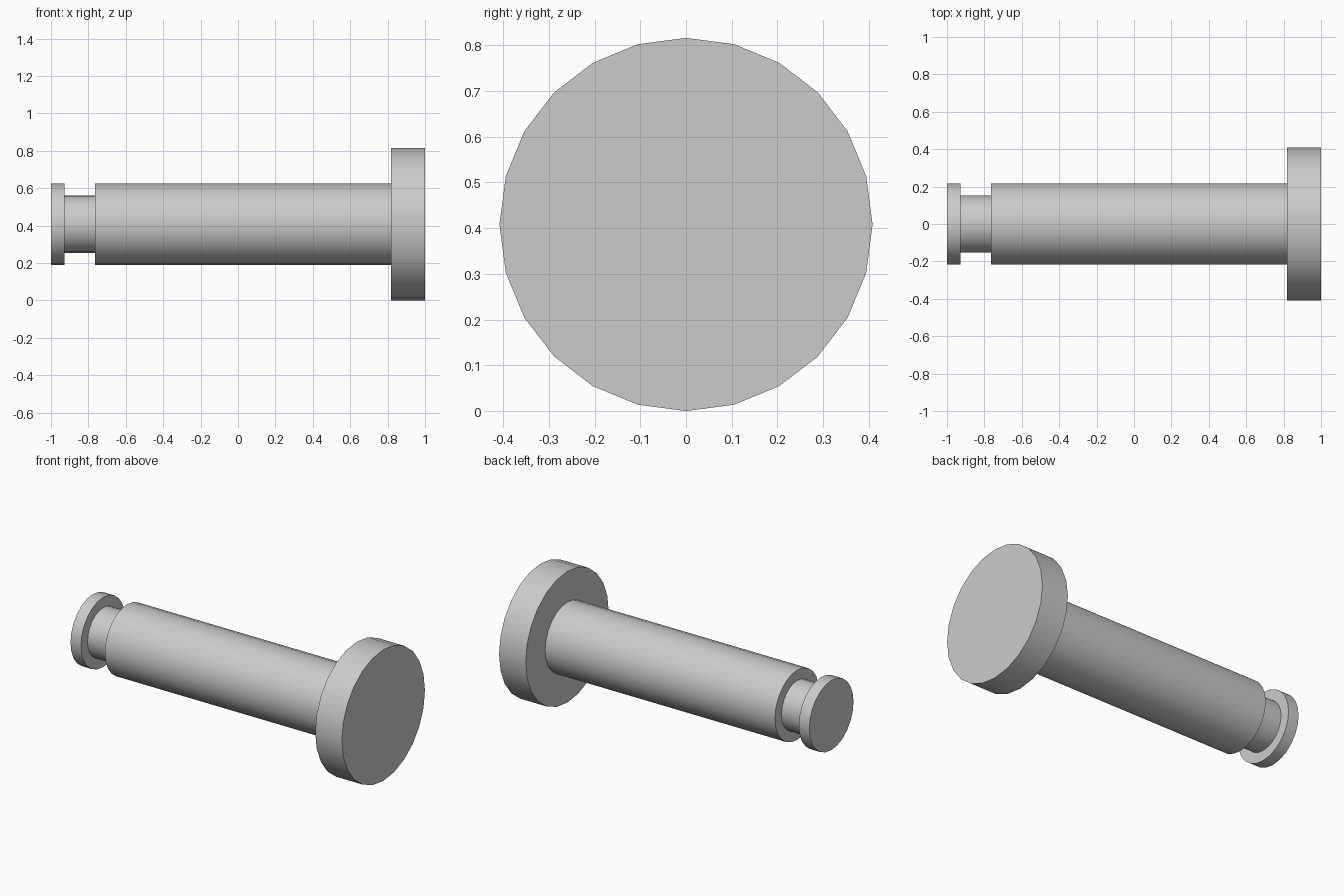
import bpy
from math import pi

cube = bpy.data.objects.get("Cube")
if cube:
    bpy.data.objects.remove(cube, do_unlink=True)

SIDES = 24
AXIS_HEIGHT = 0.408

steel = bpy.data.materials.new("light_grey_steel")
steel.use_nodes = True
grey = (0.6, 0.6, 0.6, 1)
steel.diffuse_color = grey
steel.node_tree.nodes["Principled BSDF"].inputs["Base Color"].default_value = grey


def disc(name, x_start, x_end, radius):
    """Solid cylinder lying along x, between two x positions."""
    bpy.ops.mesh.primitive_cylinder_add(
        vertices=SIDES, radius=radius, depth=x_end - x_start,
        location=((x_start + x_end) / 2, 0, AXIS_HEIGHT), rotation=(0, pi / 2, 0))
    part = bpy.context.object
    part.name = name
    part.data.materials.append(steel)
    bpy.ops.object.shade_smooth_by_angle()


# Pin from the grooved tip to the wide head
disc("tip_collar", -1, -0.928, 0.217)
disc("groove_neck", -0.928, -0.764, 0.153)
disc("shank", -0.764, 0.817, 0.217)
disc("head", 0.817, 1, 0.408)
